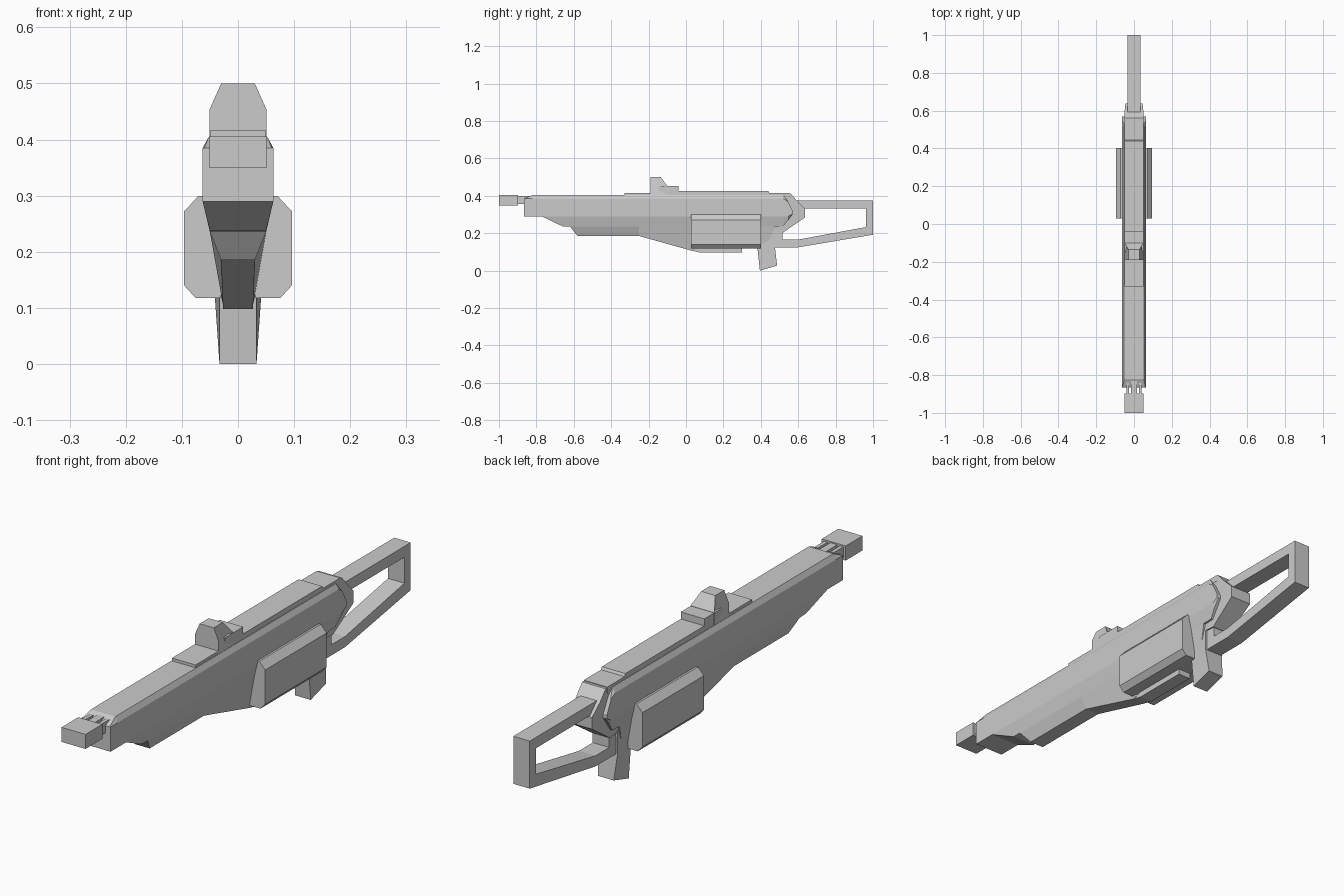
import bpy, bmesh

if "Cube" in bpy.data.objects:
    bpy.data.objects.remove(bpy.data.objects["Cube"])


def finish(name, bm):
    bmesh.ops.remove_doubles(bm, verts=bm.verts, dist=0.0005)
    bmesh.ops.recalc_face_normals(bm, faces=bm.faces)
    me = bpy.data.meshes.new(name)
    bm.to_mesh(me)
    bm.free()
    ob = bpy.data.objects.new(name, me)
    bpy.context.collection.objects.link(ob)
    return ob


def loft(name, rings, closed=False):
    """Skin a series of equal-length point rings."""
    bm = bmesh.new()
    vs = [[bm.verts.new(p) for p in r] for r in rings]
    n = len(rings[0])
    pairs = list(zip(vs, vs[1:])) + ([(vs[-1], vs[0])] if closed else [])
    for a, b in pairs:
        for i in range(n):
            j = (i + 1) % n
            bm.faces.new((a[i], a[j], b[j], b[i]))
    if not closed:
        bm.faces.new(vs[0])
        bm.faces.new(vs[-1])
    return finish(name, bm)


def slab(name, profile, half):
    """Extrude a (y, z) side profile across x; half may be a list per point."""
    h = half if isinstance(half, list) else [half] * len(profile)
    return loft(name, [[(s * w, y, z) for (y, z), w in zip(profile, h)] for s in (-1, 1)])


def box(name, x0, x1, y0, y1, z0, z1):
    return loft(name, [[(x, y0, z0), (x, y1, z0), (x, y1, z1), (x, y0, z1)] for x in (x0, x1)])


# Main body: stations of y, bottom z, bottom half width, top z
stations = [(-.865, .29, .063, .385), (-.82, .29, .063, .405), (-.77, .29, .063, .405),
            (-.66, .237, .05, .405), (-.62, .235, .05, .405), (-.58, .185, .03, .405),
            (-.25, .185, .03, .405), (.03, .107, .027, .405), (.07, .12, .03, .405),
            (.43, .12, .03, .405), (.475, .235, .05, .405), (.52, .237, .05, .405),
            (.545, .27, .056, .37), (.57, .303, .057, .32)]
rings = []
for y, zb, wb, zt in stations:
    half = [(wb, zb), (max(wb, .05), max(zb, .235)), (.063, max(zb, .29)),
            (.063, max(zb, min(zt, .385))), (.052 if zt > .39 else .06, zt)]
    rings.append([(w, y, z) for w, z in half] + [(-w, y, z) for w, z in reversed(half)])
loft("body", rings)

# Strip under the body
slab("underside_strip", [(.02, .14), (.03, .107), (.07, .098), (.30, .098), (.30, .14)], .027)

# Top rail and sight
slab("top_rail", [(-.05, .39), (-.05, .425), (.44, .425), (.445, .415), (.55, .415), (.55, .39)], .05)
box("sight_plate", -.05, .05, -.33, -.04, .39, .416)
box("sight_base", -.05, .05, -.15, -.04, .40, .452)
slab("sight_tower", [(-.19, .40), (-.19, .453), (-.19, .50), (-.135, .50), (-.10, .453), (-.10, .40)],
     [.051, .051, .03, .03, .051, .051])

# Muzzle block, core and side rods
box("muzzle_block", -.051, .051, -1, -.898, .349, .405)
box("muzzle_core", -.015, .015, -.91, -.80, .357, .40)
for s in (-1, 1):
    box("muzzle_rod", s * .026, s * .041, -.91, -.84, .357, .399)

# Chamfered side pods
pod = [(.03, .118), (.076, .118), (.096, .14), (.096, .272), (.071, .299), (.03, .299)]
for s in (-1, 1):
    loft("side_pod", [[(s * x, y, z) for x, z in pod] for y in (.028, .402)])

# Rear socket with bevelled flanks
socket = [(.44, .412), (.56, .412), (.592, .375), (.637, .33), (.637, .285), (.52, .205), (.46, .21)]
slab("stock_socket", socket, [.05, .05, .05, .046, .046, .04, .04])

# Open stock frame
outer = [(.57, .375), (1, .375), (1, .192), (.60, .125), (.47, .125), (.47, .22)]
inner = [(.60, .333), (.962, .333), (.962, .233), (.60, .166), (.517, .166), (.517, .23)]
frame = [[(-.035, *o), (.035, *o), (.035, *i), (-.035, *i)] for o, i in zip(outer, inner)]
loft("stock_frame", frame, closed=True)

# Grip, wider towards the top rear
slab("grip", [(.38, .14), (.395, 0), (.487, .027), (.475, .13), (.478, .22), (.43, .22)],
     [.033, .033, .033, .042, .042, .036])
